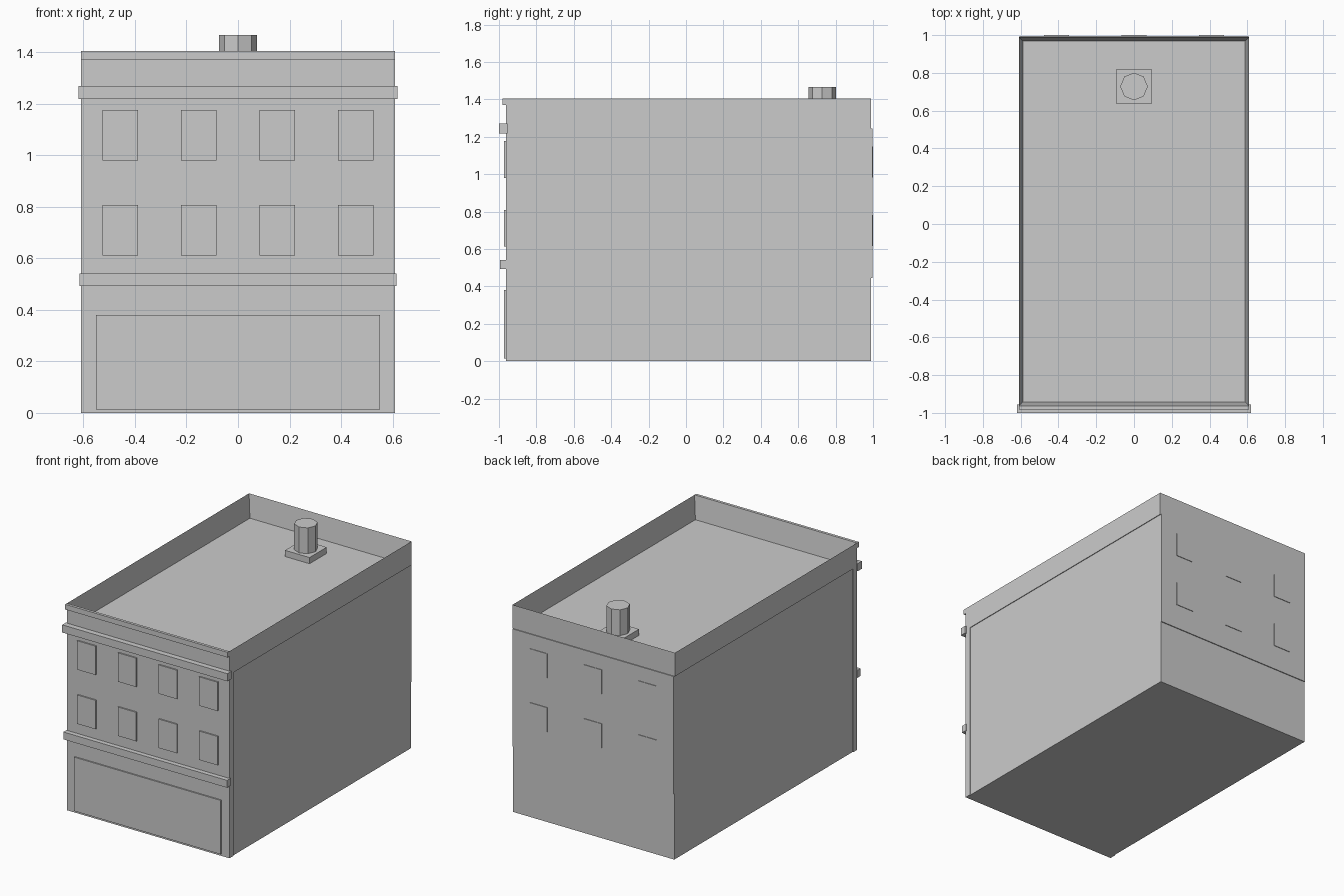
import bpy
import bmesh

default = bpy.data.objects.get("Cube")
if default:
    bpy.data.objects.remove(default, do_unlink=True)

grey = bpy.data.materials.new("plain_grey")
grey.use_nodes = True
colour = (0.6, 0.6, 0.6, 1)
grey.diffuse_color = colour
grey.node_tree.nodes["Principled BSDF"].inputs["Base Color"].default_value = colour


def finish(name, bm):
    mesh = bpy.data.meshes.new(name)
    bm.to_mesh(mesh)
    bm.free()
    mesh.materials.append(grey)
    obj = bpy.data.objects.new(name, mesh)
    bpy.context.collection.objects.link(obj)
    return obj


def box_mesh(x, y, z):
    """Box between the (low, high) limits on each axis."""
    bm = bmesh.new()
    bmesh.ops.create_cube(bm, size=1)
    for v in bm.verts:
        v.co = [lim[1] if c > 0 else lim[0] for c, lim in zip(v.co, (x, y, z))]
    return bm


def box(name, x, y, z):
    return finish(name, box_mesh(x, y, z))


def wide(half):
    return (-half, half)


FRONT, BACK, HALF = -0.963, 0.99, 0.61
EAVES, TOP, DECK = 1.245, 1.405, 1.25

# Main block, with side walls set back slightly behind the facade
box("main_walls", wide(HALF - 0.005), (-0.94, BACK), (0, EAVES))
box("facade", wide(HALF), (FRONT, -0.92), (0, EAVES))

# Parapet with the roof deck sunk inside it
bm = box_mesh(wide(HALF), (FRONT, BACK), (EAVES, TOP))
bm.faces.ensure_lookup_table()
roof = max(bm.faces, key=lambda f: f.calc_center_median().z)
bmesh.ops.inset_region(bm, faces=[roof], thickness=0.03)
for v in roof.verts:
    v.co.z = DECK
finish("parapet_and_roof", bm)

# Facade trim
box("parapet_lip", wide(HALF), (-0.982, FRONT), (1.37, TOP))
box("upper_cornice", wide(0.62), (-1.0, -0.955), (1.218, 1.27))
box("lower_cornice", wide(0.615), (-0.995, -0.955), (0.492, 0.542))
box("shopfront_panel", wide(0.551), (-0.972, FRONT), (0.014, 0.38))

# Front windows: two rows of four
for row, z in enumerate((0.612, 0.98)):
    for col in range(4):
        x = -0.458 + col * 0.305
        box(f"front_window_{row}_{col}", (x - 0.069, x + 0.069),
            (-0.972, FRONT), (z, z + 0.196))

# Raised rear wall panel with two rows of three windows
box("rear_panel", wide(HALF - 0.005), (BACK, 0.996), (0.446, EAVES))
for row, z in enumerate((0.617, 0.983)):
    for col in (-1, 0, 1):
        x = col * 0.41
        box(f"rear_window_{row}_{col + 1}", (x - 0.067, x + 0.067),
            (0.996, 1.0), (z, z + 0.164))

# Roof vent: square base and eight-sided pipe
box("vent_base", wide(0.092), (0.636, 0.82), (DECK, 1.292))
bm = bmesh.new()
bmesh.ops.create_cone(bm, cap_ends=True, segments=8, radius1=0.073,
                      radius2=0.073, depth=0.175)
bmesh.ops.translate(bm, verts=bm.verts, vec=(0, 0.728, 1.467 - 0.0875))
finish("vent_pipe", bm)
